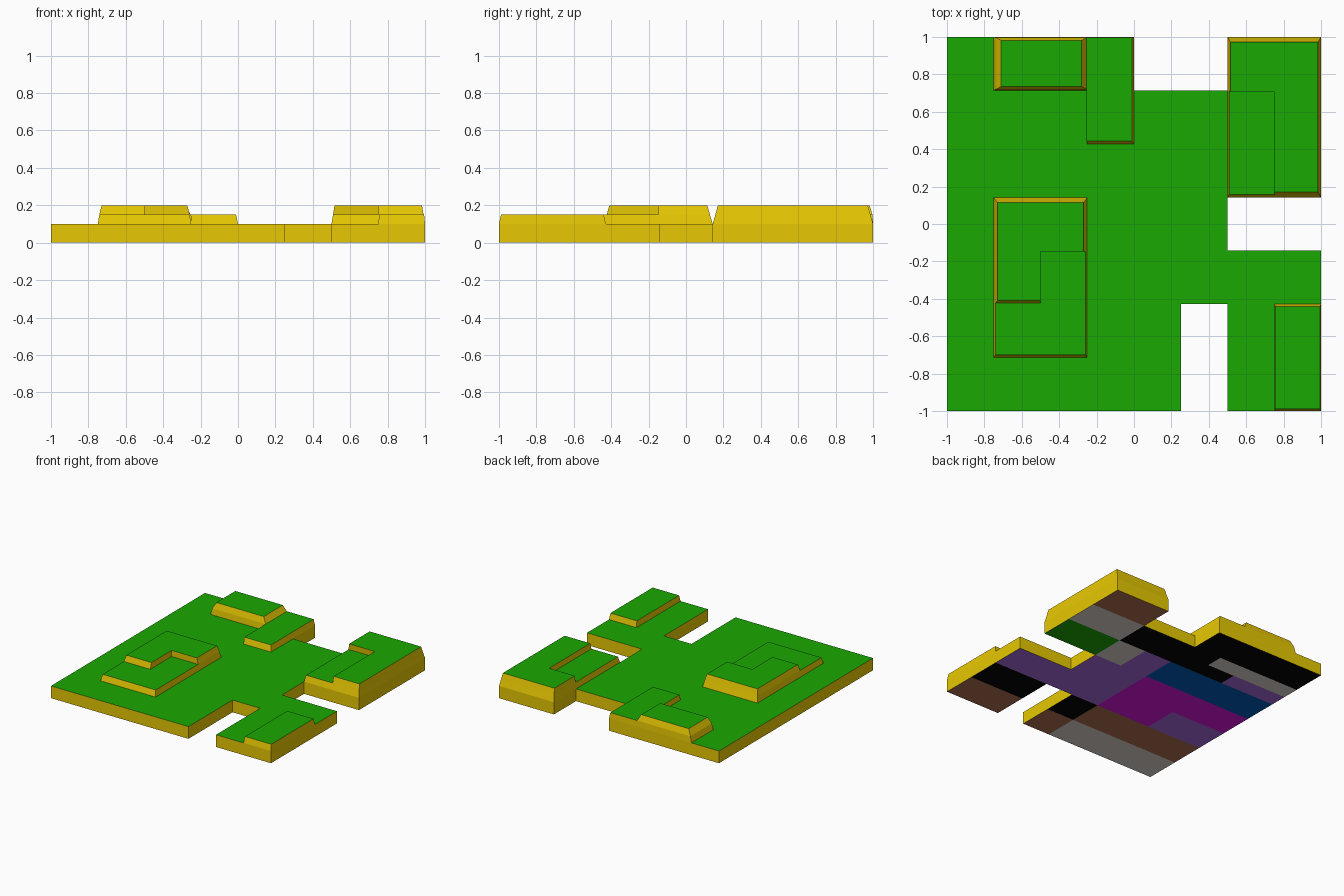
import bpy, bmesh

if "Cube" in bpy.data.objects:
    bpy.data.objects.remove(bpy.data.objects["Cube"])

NX, NY = 8, 7                      # tile grid: 8 columns by 7 rows
DX, DY = 2 / NX, 2 / NY
Z0, Z1, Z2 = 0.1, 0.15, 0.2        # plate, low step and high step heights

def mat(name, r, g, b):
    lin = lambda c: ((c / 255 + 0.055) / 1.055) ** 2.4 if c > 10 else c / 255 / 12.92
    m = bpy.data.materials.new(name)
    m.diffuse_color = (lin(r), lin(g), lin(b), 1)
    m.use_nodes = True
    m.node_tree.nodes["Principled BSDF"].inputs["Base Color"].default_value = m.diffuse_color
    return m

KEYS = "GYnkgvmb"
MATS = [mat("grass_green", 26, 168, 2), mat("edge_yellow", 233, 202, 3),
        mat("brown", 178, 112, 82), mat("black", 3, 3, 3),
        mat("pale_grey", 226, 216, 210), mat("violet", 172, 108, 224),
        mat("magenta", 218, 22, 226), mat("blue", 0, 92, 190)]

# underside colours: rows from front to back, columns from right to left,
# a pair of strings splits a row into its front and back halves
UNDERSIDE = [("nn.ngggg",), ("kk.knnnn",), ("vvvvmmvv",), ("..vvmmmm",),
             ("GGgvbbbb",), ("ggkkkkvv", "ggkkkggg"), ("nn..kkkk",)]
UNDER = {(c, r): [s[7 - c] for s in row] for r, row in enumerate(UNDERSIDE)
         for c in range(NX) if row[0][7 - c] != "."}

def rect(c0, c1, r0, r1):
    return {(c, r) for c in range(c0, c1) for r in range(r0, r1)}

def corners(c, r, h=1):
    return [(c, r), (c + 1, r), (c + 1, r + h), (c, r + h)]

def grid(i, j):
    return (-1 + i * DX, -1 + j * DY)

def scaler(centre, s, before=grid):
    """Position function that shrinks an earlier one about a centre."""
    def f(i, j):
        x, y = before(i, j)
        return (centre[0] + (x - centre[0]) * s, centre[1] + (y - centre[1]) * s)
    return f

def add_layer(bm, cells, covered, low, zl, high, zh):
    """Walls round a set of cells, with a green top where nothing stands on it."""
    def face(pts, k):
        bm.faces.new([bm.verts.new(p) for p in pts]).material_index = KEYS.index(k)
    for c, r in cells:
        q = corners(c, r)
        if (c, r) not in covered:
            face([(*high(*p), zh) for p in q], "G")
        for n, (dc, dr) in enumerate([(0, -1), (1, 0), (0, 1), (-1, 0)]):
            if (c + dc, r + dr) not in cells:
                a, b = q[n], q[(n + 1) % 4]
                face([(*low(*a), zl), (*low(*b), zl), (*high(*b), zh), (*high(*a), zh)], "Y")

def finish(bm, name):
    bmesh.ops.remove_doubles(bm, verts=bm.verts, dist=1e-5)
    me = bpy.data.meshes.new(name)
    bm.to_mesh(me)
    bm.free()
    for m in MATS:
        me.materials.append(m)
    bpy.context.collection.objects.link(bpy.data.objects.new(name, me))

# name, low step cells, centre, shrink, high step cells, centre, shrink
HILLS = [
    ("back_left_hill", rect(1, 3, 6, 7) | rect(3, 4, 5, 7), (-0.35, 0.9), 0.97,
     rect(1, 3, 6, 7), (-0.5, 0.857), 0.89),
    ("front_left_hill", rect(1, 3, 1, 4), (-0.5, -0.286), 0.965,
     rect(1, 3, 3, 4) | rect(1, 2, 2, 3), (-0.495, -0.143), 0.95),
    ("back_right_hill", rect(6, 8, 4, 7), (0.75, 0.571), 0.967,
     rect(6, 8, 6, 7) | rect(7, 8, 4, 6), (0.75, 0.571), 0.967),
    ("front_right_hill", rect(7, 8, 0, 2), (0.875, -0.714), 0.96, set(), (0, 0), 1),
]

# base plate with coloured underside tiles
bm = bmesh.new()
add_layer(bm, set(UNDER), set().union(*[h[1] for h in HILLS]), grid, 0, grid, Z0)
for (c, r), keys in UNDER.items():
    h = 1 / len(keys)
    for n, k in enumerate(keys):
        q = corners(c, r + n * h, h)
        f = bm.faces.new([bm.verts.new((*grid(*p), 0)) for p in reversed(q)])
        f.material_index = KEYS.index(k)
finish(bm, "base_plate")

# stepped hills with sloping sides
for name, low, c1, s1, high, c2, s2 in HILLS:
    bm = bmesh.new()
    f1 = scaler(c1, s1)
    add_layer(bm, low, high, grid, Z0, f1, Z1)
    add_layer(bm, high, set(), f1, Z1, scaler(c2, s2, f1), Z2)
    finish(bm, name)
